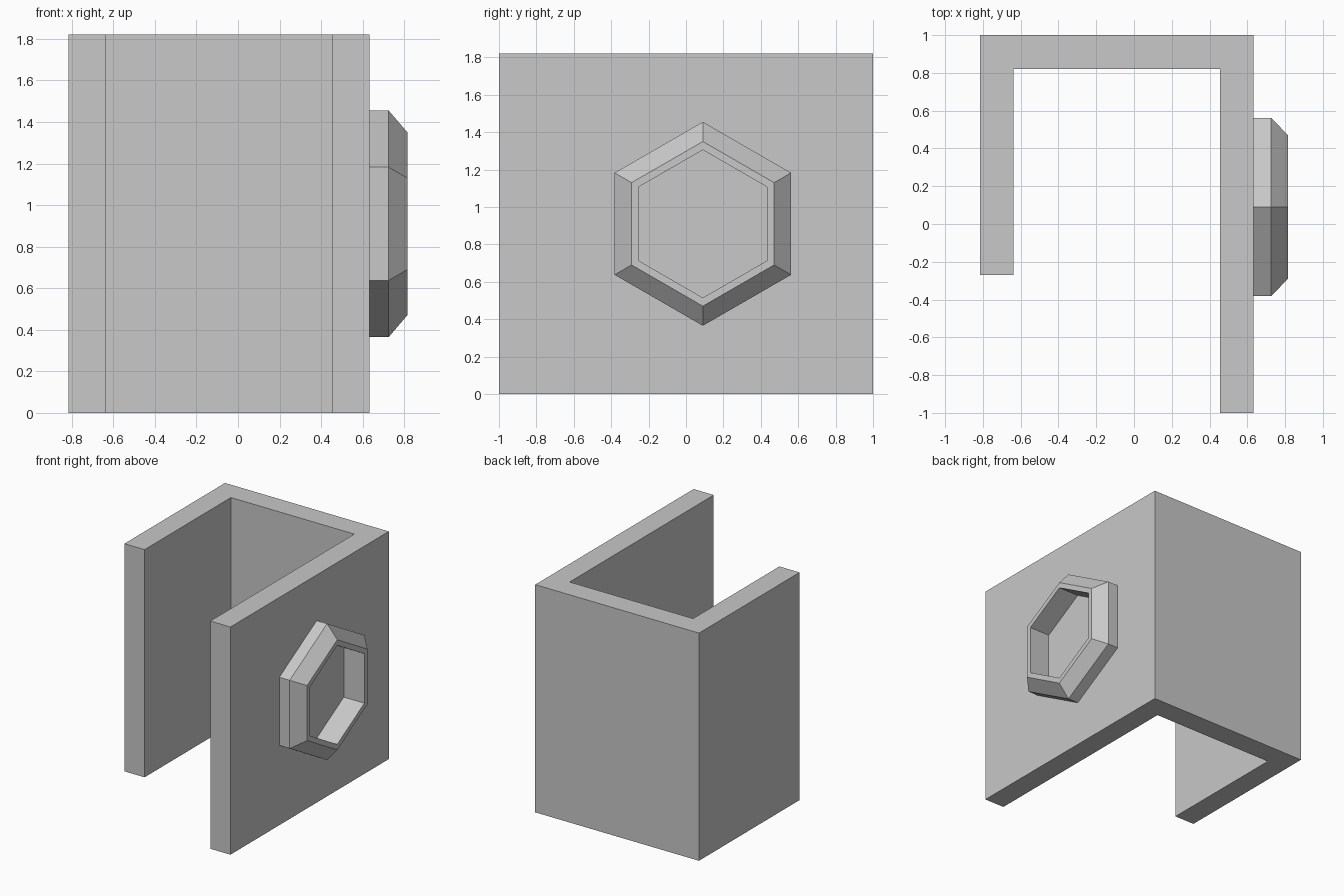
import bpy
import bmesh
from math import sin, cos, tau

cube = bpy.data.objects.get("Cube")
if cube:
    bpy.data.objects.remove(cube, do_unlink=True)

grey = bpy.data.materials.new("light grey")
grey.use_nodes = True
grey.diffuse_color = (0.58, 0.58, 0.58, 1)
grey.node_tree.nodes["Principled BSDF"].inputs["Base Color"].default_value = grey.diffuse_color


def finish(name, bm):
    bmesh.ops.recalc_face_normals(bm, faces=bm.faces)
    mesh = bpy.data.meshes.new(name)
    bm.to_mesh(mesh)
    bm.free()
    mesh.materials.append(grey)
    obj = bpy.data.objects.new(name, mesh)
    bpy.context.collection.objects.link(obj)
    return obj


# J-shaped bracket: plan outline extruded upward
HEIGHT = 1.82
outline = [(-0.815, 1), (0.633, 1), (0.633, -1), (0.455, -1),
           (0.455, 0.82), (-0.637, 0.82), (-0.637, -0.27), (-0.815, -0.27)]
bm = bmesh.new()
base = bm.faces.new([bm.verts.new((x, y, 0)) for x, y in outline])
top = bmesh.ops.extrude_face_region(bm, geom=[base], use_keep_orig=True)
bmesh.ops.translate(bm, vec=(0, 0, HEIGHT),
                    verts=[v for v in top["geom"] if isinstance(v, bmesh.types.BMVert)])
finish("bracket", bm)

# Hexagonal collar with a chamfered rim and an open socket down to the wall:
# stations of (x, radius) joined ring to ring
stations = [(0.633, 0.545), (0.725, 0.545), (0.815, 0.44), (0.815, 0.395), (0.633, 0.395)]
bm = bmesh.new()
rings = [[bm.verts.new((x, 0.09 + r * sin(tau * i / 6), HEIGHT / 2 + r * cos(tau * i / 6)))
          for i in range(6)] for x, r in stations]
for a, b in zip(rings, rings[1:]):
    for i in range(6):
        j = (i + 1) % 6
        bm.faces.new((a[i], a[j], b[j], b[i]))
for i in range(6):
    j = (i + 1) % 6
    bm.faces.new((rings[-1][i], rings[-1][j], rings[0][j], rings[0][i]))
finish("hex_collar", bm)
